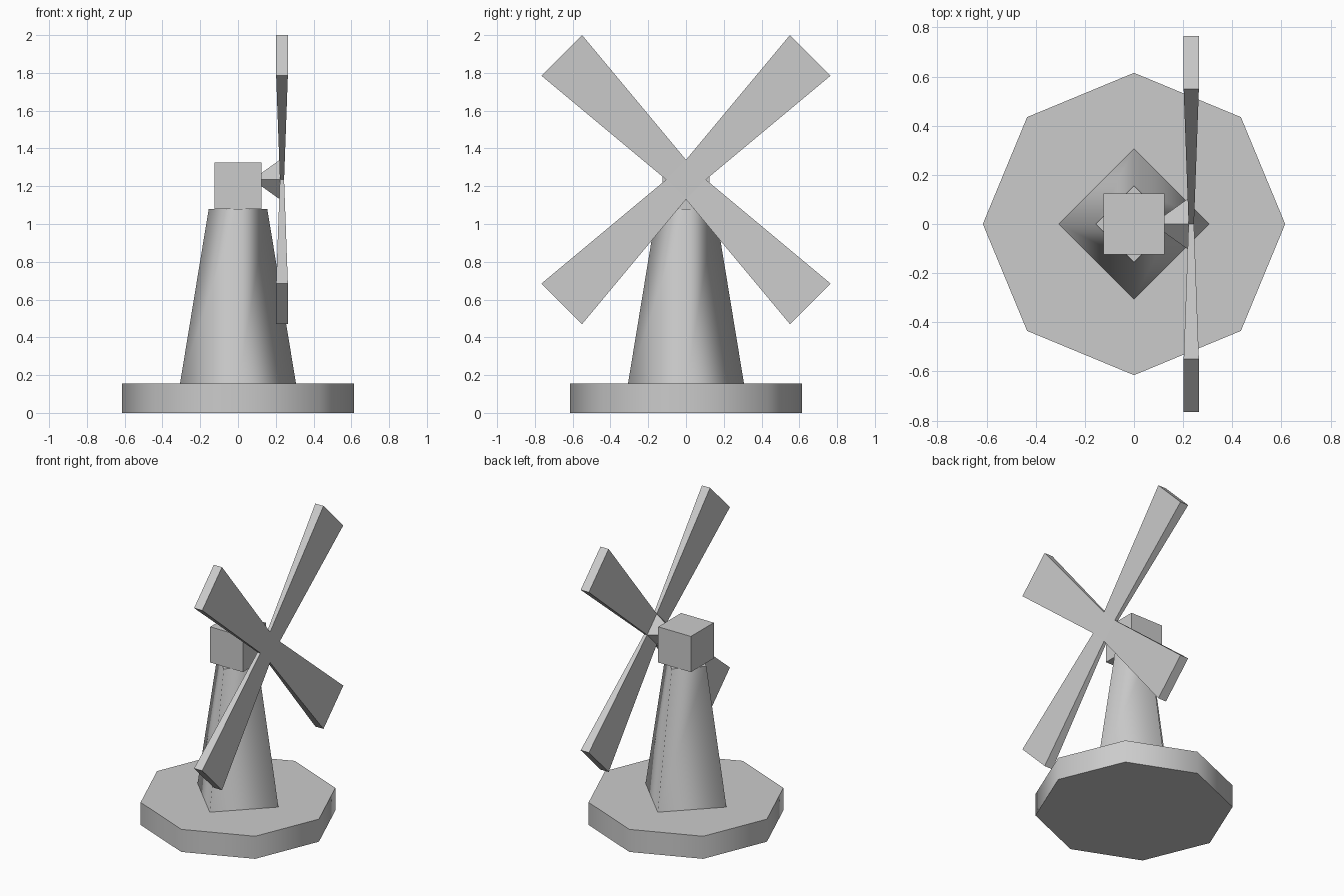
import bpy, bmesh, math
from mathutils import Matrix, Vector

if "Cube" in bpy.data.objects:
    bpy.data.objects.remove(bpy.data.objects["Cube"])


def finish(name, bm):
    bmesh.ops.recalc_face_normals(bm, faces=bm.faces)
    mesh = bpy.data.meshes.new(name)
    bm.to_mesh(mesh)
    bm.free()
    obj = bpy.data.objects.new(name, mesh)
    bpy.context.collection.objects.link(obj)
    return obj


def tapered_prism(name, sides, r_low, r_high, z_low, z_high):
    """Prism with corners on the axes, smooth sides and flat caps."""
    bm = bmesh.new()
    rings = []
    for r, z in ((r_low, z_low), (r_high, z_high)):
        rings.append([bm.verts.new((r * math.cos(math.tau * i / sides),
                                    r * math.sin(math.tau * i / sides), z))
                      for i in range(sides)])
    low, high = rings
    bm.faces.new(low[::-1])
    bm.faces.new(high)
    for i in range(sides):
        j = (i + 1) % sides
        bm.faces.new((low[i], low[j], high[j], high[i])).smooth = True
    return finish(name, bm)


# Octagonal base and four-sided tower
tapered_prism("base", 8, 0.615, 0.615, 0, 0.155)
tapered_prism("tower", 4, 0.307, 0.155, 0.155, 1.08)

# Box cap
bm = bmesh.new()
bmesh.ops.create_cube(bm, size=1, matrix=Matrix.Translation((0, 0, 1.202))
                      @ Matrix.Diagonal((0.248, 0.248, 0.245, 1)))
finish("cap", bm)

# Sail wheel: diamond hub with a pointed shaft and four flared sails
HUB_Z, HUB_R = 1.235, 0.105
X_MID, T_IN, T_OUT = 0.233, 0.011, 0.031
SAIL_LEN, SAIL_HALF = 0.93, 0.152
bm = bmesh.new()
back, front = [], []
for ring, x in ((back, X_MID - T_IN), (front, X_MID + T_IN)):
    for i in range(4):
        a = math.tau * i / 4
        ring.append(bm.verts.new((x, HUB_R * math.cos(a), HUB_Z + HUB_R * math.sin(a))))
bm.faces.new(front)
apex = bm.verts.new((0.075, 0, HUB_Z))
for i in range(4):
    j = (i + 1) % 4
    bm.faces.new((back[i], back[j], apex))
    # Sail grown outward from one side of the hub
    a = math.tau * (i + 0.5) / 4
    out = Vector((0, math.cos(a), math.sin(a)))
    side = Vector((0, -math.sin(a), math.cos(a)))
    tip = [bm.verts.new(Vector((X_MID + t, 0, HUB_Z)) + out * SAIL_LEN + side * w)
           for t, w in ((-T_OUT, -SAIL_HALF), (-T_OUT, SAIL_HALF),
                        (T_OUT, SAIL_HALF), (T_OUT, -SAIL_HALF))]
    root = [back[i], back[j], front[j], front[i]]
    for k in range(4):
        m = (k + 1) % 4
        bm.faces.new((root[k], root[m], tip[m], tip[k]))
    bm.faces.new(tip)
finish("sail_wheel", bm)
